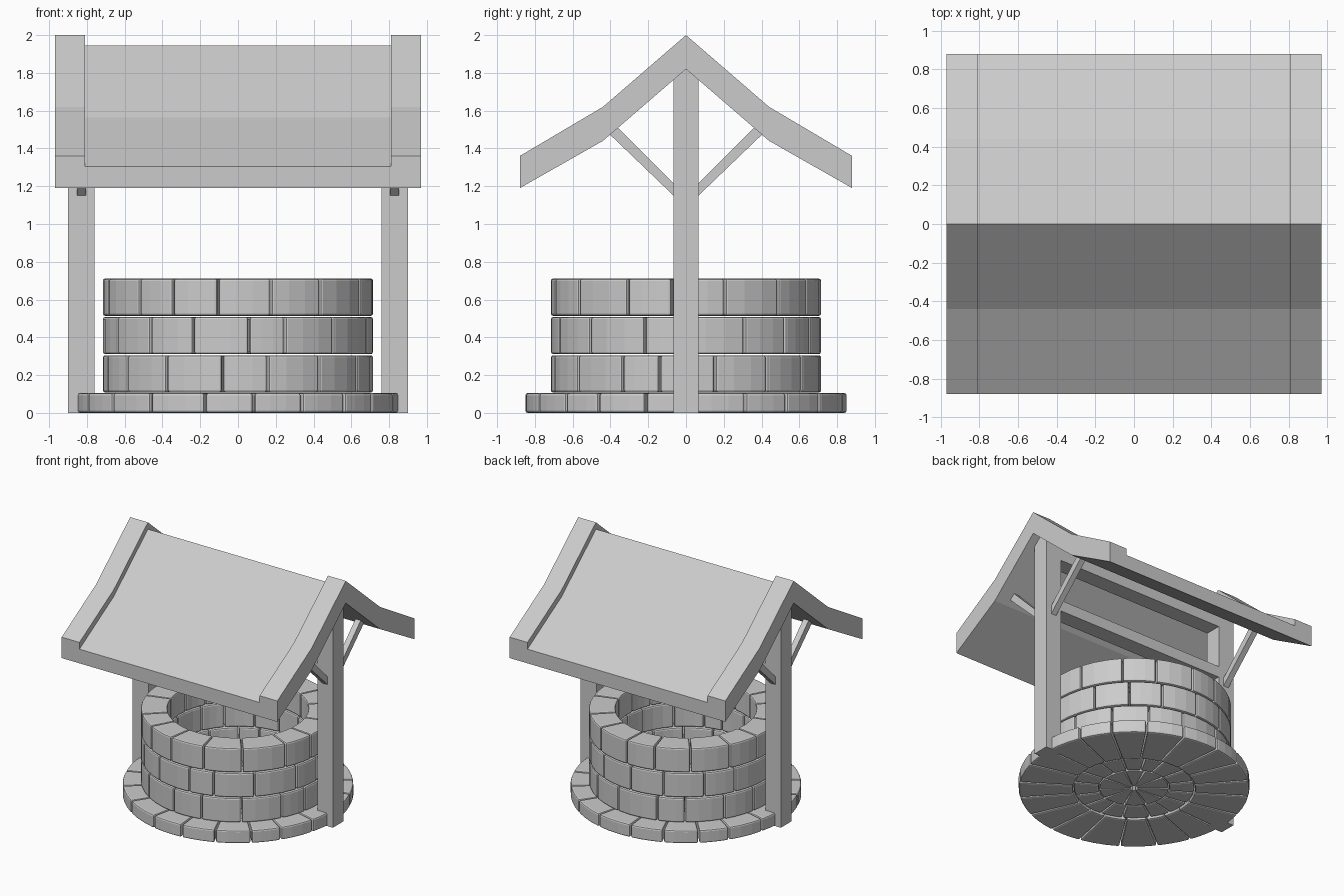
import bpy
import bmesh
import math
import random

random.seed(4)
if "Cube" in bpy.data.objects:
    bpy.data.objects.remove(bpy.data.objects["Cube"])

# One plain colour for stone and timber
grey = bpy.data.materials.new("plain_grey")
grey.use_nodes = True
colour = (0.6, 0.6, 0.6, 1)
grey.diffuse_color = colour
grey.node_tree.nodes["Principled BSDF"].inputs["Base Color"].default_value = colour


def finish(bm, name, bevel=0):
    bmesh.ops.recalc_face_normals(bm, faces=bm.faces)
    mesh = bpy.data.meshes.new(name)
    bm.to_mesh(mesh)
    bm.free()
    mesh.materials.append(grey)
    obj = bpy.data.objects.new(name, mesh)
    bpy.context.collection.objects.link(obj)
    if bevel:
        mod = obj.modifiers.new("worn_edges", 'BEVEL')
        mod.width = bevel
        mod.segments = 2
        mod.limit_method = 'ANGLE'
        mod.angle_limit = math.radians(40)
    return obj


def prism(name, profile, x0, x1):
    """Extrude a (y, z) outline along x."""
    bm = bmesh.new()
    face = bm.faces.new([bm.verts.new((x0, y, z)) for y, z in profile])
    moved = bmesh.ops.extrude_face_region(bm, geom=[face])["geom"]
    verts = [v for v in moved if isinstance(v, bmesh.types.BMVert)]
    bmesh.ops.translate(bm, verts=verts, vec=(x1 - x0, 0, 0))
    return finish(bm, name)


def box(name, x0, x1, y, z0, z1):
    return prism(name, [(-y, z0), (y, z0), (y, z1), (-y, z1)], x0, x1)


def stone(bm, r0, r1, z0, z1, a0, a1, steps=3):
    """Closed block curved around the z axis."""
    sections = []
    for i in range(steps + 1):
        a = a0 + (a1 - a0) * i / steps
        sections.append([bm.verts.new((r * math.cos(a), r * math.sin(a), z))
                         for r, z in ((r0, z0), (r1, z0), (r1, z1), (r0, z1))])
    for s, t in zip(sections, sections[1:]):
        for k in range(4):
            n = (k + 1) % 4
            bm.faces.new((s[k], s[n], t[n], t[k]))
    bm.faces.new(sections[0])
    bm.faces.new(sections[-1])


def course(name, r0, r1, z0, z1, count, jitter, gap=0.008):
    """Ring of stones of slightly uneven length."""
    pitch = math.tau / count
    start = random.random() * pitch
    seams = [start + pitch * (i + random.uniform(-jitter, jitter)) for i in range(count)]
    seams.append(seams[0] + math.tau)
    half = gap / (r0 + r1)
    bm = bmesh.new()
    for a, b in zip(seams, seams[1:]):
        stone(bm, r0, r1, z0, z1, a + half, b - half)
    finish(bm, name, 0.012)


# Stone base, floor and wall
course("base_stones", 0.45, 0.85, 0, 0.105, 20, 0.12)
course("floor_outer_stones", 0.26, 0.445, 0.01, 0.1, 16, 0.1)
course("floor_inner_stones", 0.03, 0.255, 0.01, 0.1, 10, 0.1)
for i, name in enumerate(("lower", "middle", "upper")):
    z = 0.108 + 0.203 * i
    course(name + "_wall_stones", 0.52, 0.716, z, z + 0.197, 16, 0.16)

# Roof: a kinked slab with a lowered panel between raised ends
top = [(0, 2.0), (0.44, 1.62), (0.88, 1.36)]
under = [(0.88, 1.19), (0.44, 1.44), (0, 1.82)]


def roof_outline(drop):
    right = [(y, z - drop) for y, z in top] + under
    left = [(-y, z) for y, z in reversed(right[1:-1])]
    return right + left


prism("roof_panel", roof_outline(0.055), -0.81, 0.81)
for side, x in (("left", 0.81), ("right", -0.81)):
    prism(side + "_roof_end", roof_outline(0), x, math.copysign(0.97, x))

# Posts with diagonal braces
for side, s in (("left", 1), ("right", -1)):
    box(side + "_post", s * 0.76, s * 0.9, 0.067, 0, 1.84)
    for end, t in (("front", -1), ("back", 1)):
        outline = [(0.05, 1.135), (0.42, 1.49), (0.37, 1.52), (0.05, 1.2)]
        prism(side + "_" + end + "_brace", [(t * y, z) for y, z in outline],
              s * 0.805, s * 0.852)

# Cross beams between the posts
box("upper_beam", -0.77, 0.77, 0.066, 1.64, 1.76)
box("lower_beam", -0.77, 0.77, 0.066, 1.21, 1.3)
